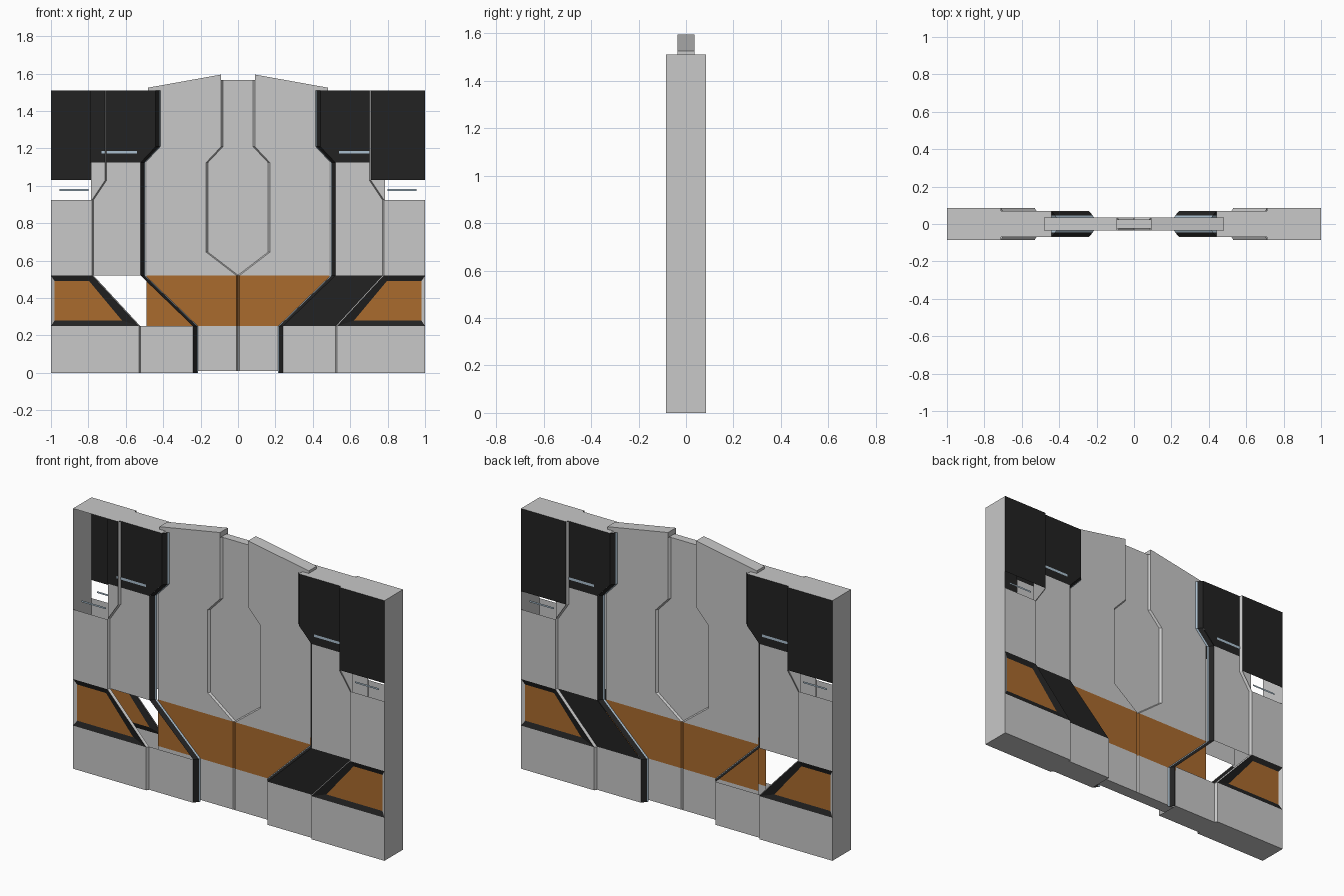
import bpy
from mathutils import Vector
from mathutils.geometry import normal

if "Cube" in bpy.data.objects:
    bpy.data.objects.remove(bpy.data.objects["Cube"])


def material(name, rgb):
    m = bpy.data.materials.new(name)
    m.diffuse_color = (*rgb, 1)
    m.use_nodes = True
    m.node_tree.nodes["Principled BSDF"].inputs["Base Color"].default_value = m.diffuse_color
    return m


GREY = material("panel grey", (0.58, 0.58, 0.58))
BLACK = material("matte black", (0.016, 0.016, 0.016))
ORANGE = material("burnt orange", (0.40, 0.145, 0.027))
BLUE = material("pale blue light", (0.40, 0.52, 0.62))

ALL = [(1, -1), (1, 1), (-1, -1), (-1, 1)]   # (x side, y side)
RIGHT = [(1, -1), (1, 1)]
Y_OUT, Y_MID, Y_DOOR, Y_REC = 0.085, 0.07, 0.036, 0.024


def build(name, faces, mat, hint, sides=ALL):
    """Mirror faces (x, depth, z) to the given sides, facing along hint."""
    verts, polys = [], []
    for sx, sy in sides:
        h = Vector((hint[0] * sx, hint[1] * sy, hint[2]))
        for f in faces:
            pts = [Vector((sx * x, sy * y, z)) for x, y, z in f]
            if normal(pts[:4]).dot(h) < 0:
                pts.reverse()
            polys.append(range(len(verts), len(verts) + len(pts)))
            verts += pts
    me = bpy.data.meshes.new(name)
    me.from_pydata(verts, [], [list(p) for p in polys])
    me.materials.append(mat)
    ob = bpy.data.objects.new(name, me)
    bpy.context.collection.objects.link(ob)
    return ob


def sheet(name, polys, y, mat, sides=ALL):
    """Flat panels in x, z at one depth."""
    build(name, [[(x, y, z) for x, z in p] for p in polys], mat, (0, 1, 0), sides)


def box2(x0, x1, z0, z1):
    return [(x0, z0), (x1, z0), (x1, z1), (x0, z1)]


def ribbon(name, path, dx, ya, yb, mat, sides=ALL, start=0.0, hint=(-1, 0.6, 0)):
    """Sloping strip beside a path, from depth ya to yb."""
    a = [(x + start, ya, z) for x, z in path]
    b = [(x + dx, yb, z) for x, z in path]
    build(name, [[a[i], a[i + 1], b[i + 1], b[i]] for i in range(len(a) - 1)],
          mat, hint, sides)


# Outer frame: raised panels
sheet("outer_lower_panel", [box2(0.53, 1, 0, 0.25)], Y_OUT, GREY)
sheet("outer_middle_panel", [box2(0.78, 1, 0.52, 0.925)], Y_OUT, GREY)
sheet("outer_upper_panel", [box2(0.71, 1, 1.03, 1.51)], Y_OUT, BLACK,
      [s for s in ALL if s != (-1, -1)])
ribbon("outer_panel_edge",
       [(0.71, 1.51), (0.71, 1.03), (0.78, 0.925), (0.78, 0.52), (0.53, 0.25), (0.53, 0)],
       -0.008, Y_OUT, Y_MID, GREY)

# Orange insets with sloping surrounds
outer = [(0.78, 0.52), (1, 0.52), (1, 0.25), (0.53, 0.25)]
inner = [(0.795, 0.49), (0.98, 0.49), (0.98, 0.28), (0.62, 0.28)]
ring = []
for i in range(4):
    j = (i + 1) % 4
    ring.append([(outer[i][0], Y_OUT, outer[i][1]), (outer[j][0], Y_OUT, outer[j][1]),
                 (inner[j][0], 0.075, inner[j][1]), (inner[i][0], 0.075, inner[i][1])])
build("inset_surround", [ring[0], ring[2], ring[3]], BLACK, (0, 1, 0))
build("inset_outer_edge", [ring[1]], GREY, (0, 1, 0))
sheet("orange_inset", [inner], 0.075, ORANGE)

# Inner frame panels
sheet("inner_upper_panel",
      [[(0.44, 1.51), (0.79, 1.51), (0.79, 1.125), (0.52, 1.125), (0.44, 1.21)]],
      Y_MID, BLACK)
sheet("inner_middle_panel", [box2(0.52, 0.785, 0.52, 1.125)], Y_MID, GREY)
sheet("inner_lower_panel", [box2(0.24, 0.53, 0, 0.25)], Y_MID, GREY)
sheet("diagonal_panel", [[(0.52, 0.52), (0.78, 0.52), (0.53, 0.25), (0.24, 0.25)]],
      Y_MID, BLACK, RIGHT)

# Light slits
sheet("upper_light_slit", [box2(0.54, 0.73, 1.172, 1.186)], Y_MID + 0.002, BLUE)
sheet("gap_light_slit", [box2(0.80, 0.955, 0.973, 0.983)], Y_MID, BLUE)

# Black trim around the door opening, with a thin light line
opening = [(0.44, 1.51), (0.44, 1.21), (0.52, 1.125), (0.52, 0.52), (0.24, 0.25), (0.24, 0)]
ribbon("opening_trim", opening, -0.02, Y_MID - 0.002, 0.045, BLACK)
ribbon("trim_light_line", opening, -0.025, 0.045, Y_DOOR, BLUE, start=-0.02)

# Frame side walls and end caps
ONE = [(1, 1), (-1, 1)]


def cap(x0, x1, y, z):
    return [(x0, -y, z), (x1, -y, z), (x1, y, z), (x0, y, z)]


build("side_wall", [[(1, -Y_OUT, 0), (1, Y_OUT, 0), (1, Y_OUT, 1.51), (1, -Y_OUT, 1.51)]],
      GREY, (1, 0, 0), ONE)
build("frame_top", [cap(0.71, 1, Y_OUT, 1.51), cap(0.44, 0.71, Y_MID, 1.51)],
      GREY, (0, 0, 1), ONE)
build("frame_bottom", [cap(0.53, 1, Y_OUT, 0), cap(0.24, 0.53, Y_MID, 0)],
      GREY, (0, 0, -1), ONE)

# Sliding door leaves
S = 0.007
sheet("door_leaf", [
    [(0.09, 1.595), (0.48, 1.525), (0.48, 1.21), (0.09, 1.21)],
    [(0.09, 1.21), (0.48, 1.21), (0.49, 1.125), (0.17, 1.125)],
    box2(0.17, 0.49, 0.645, 1.125),
    [(0.17, 0.645), (0.49, 0.645), (0.49, 0.52), (S, 0.52)],
    box2(S, 0.49, 0.01, 0.25)], Y_DOOR, GREY)
sheet("door_orange_band", [box2(S, 0.49, 0.25, 0.52)], Y_DOOR, ORANGE)

# Recessed centre plate with its sloping rim, and the seam below
rim = [(0.09, 1.565), (0.09, 1.21), (0.17, 1.125), (0.17, 0.645), (S, 0.52)]
ribbon("recess_rim", rim, -0.01, Y_DOOR, Y_REC, GREY)
sheet("recess_plate", [
    box2(0, 0.08, 1.21, 1.565),
    [(0, 1.21), (0.08, 1.21), (0.16, 1.125), (0, 1.125)],
    [(0, 1.125), (0.16, 1.125), (0.16, 0.645), (0, 0.52)]], Y_REC, GREY)
ribbon("seam_orange", [(S, 0.52), (S, 0.25)], -S, Y_DOOR, Y_REC, ORANGE)
ribbon("seam_lower", [(S, 0.25), (S, 0.01)], -S, Y_DOOR, Y_REC, GREY)

# Door top, bottom and end edges
D = Y_DOOR
build("door_top", [
    [(0.09, -D, 1.595), (0.48, -D, 1.525), (0.48, D, 1.525), (0.09, D, 1.595)],
    cap(0, 0.09, Y_REC, 1.565)], GREY, (0, 0, 1), ONE)
build("door_notch_wall", [[(0.09, -D, 1.565), (0.09, D, 1.565), (0.09, D, 1.595),
                           (0.09, -D, 1.595)]], GREY, (-1, 0, 0), ONE)
build("door_bottom", [cap(0, 0.49, D, 0.01)], GREY, (0, 0, -1), ONE)
build("door_end", [[(0.48, -D, 1.51), (0.48, D, 1.51), (0.48, D, 1.525), (0.48, -D, 1.525)]],
      GREY, (1, 0, 0), ONE)
